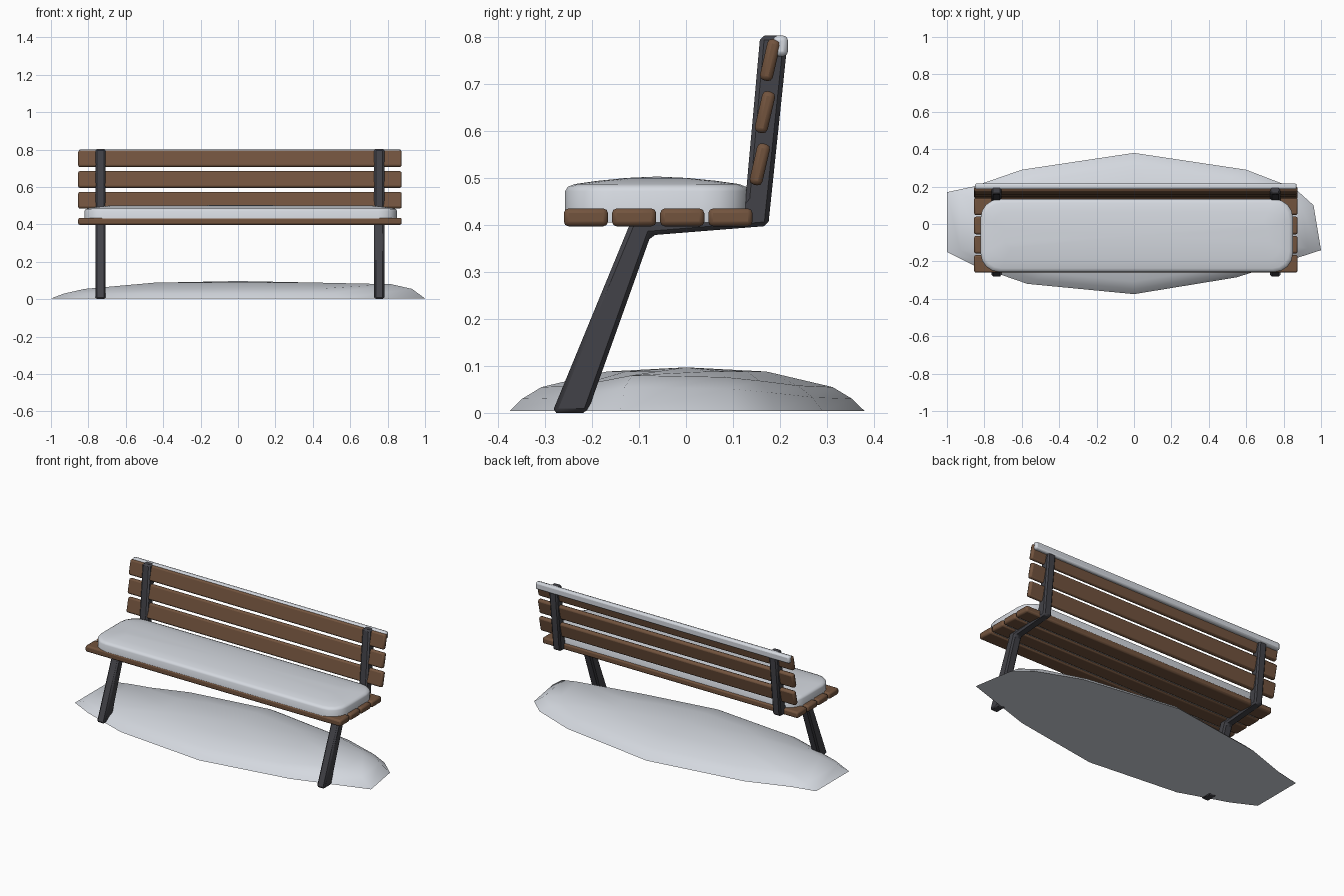
import bpy, bmesh, math
from mathutils import Vector

if "Cube" in bpy.data.objects:
    bpy.data.objects.remove(bpy.data.objects["Cube"])

CX = 0.01  # bench sits slightly off the mound centre


def material(name, rgb):
    m = bpy.data.materials.new(name)
    m.diffuse_color = (*rgb, 1)
    m.use_nodes = True
    m.node_tree.nodes["Principled BSDF"].inputs["Base Color"].default_value = m.diffuse_color
    return m


WOOD = material("brown wood", (0.17, 0.088, 0.048))
METAL = material("dark metal", (0.055, 0.055, 0.065))
SNOW = material("snow", (0.66, 0.69, 0.74))


def finish(name, bm, mat, bevel=0, segments=1, smooth=30):
    bmesh.ops.recalc_face_normals(bm, faces=bm.faces)
    me = bpy.data.meshes.new(name)
    bm.to_mesh(me)
    bm.free()
    me.materials.append(mat)
    ob = bpy.data.objects.new(name, me)
    bpy.context.collection.objects.link(ob)
    if bevel:
        mod = ob.modifiers.new("bevel", "BEVEL")
        mod.width, mod.segments = bevel, segments
    bpy.ops.object.select_all(action="DESELECT")
    ob.select_set(True)
    bpy.context.view_layer.objects.active = ob
    bpy.ops.object.shade_smooth_by_angle(angle=math.radians(smooth))
    return ob


def box(name, loc, size, mat, tilt=0, bevel=0.01, segments=2):
    bm = bmesh.new()
    bmesh.ops.create_cube(bm, size=1)
    bmesh.ops.scale(bm, vec=size, verts=bm.verts)
    ob = finish(name, bm, mat, bevel, segments)
    ob.location = loc
    ob.rotation_euler.x = math.radians(tilt)
    return ob


def stack(name, rings, peak, mat, smooth):
    """Loft closed rings upward, cap the bottom, fan the top to a peak."""
    bm = bmesh.new()
    loops = [[bm.verts.new(p) for p in r] for r in rings]
    n = len(loops[0])
    for a, b in zip(loops, loops[1:]):
        for i in range(n):
            j = (i + 1) % n
            bm.faces.new((a[i], a[j], b[j], b[i]))
    bm.faces.new(loops[0][::-1])
    top = bm.verts.new(peak)
    for i in range(n):
        bm.faces.new((loops[-1][i], loops[-1][(i + 1) % n], top))
    return finish(name, bm, mat, smooth=smooth)


# Seat slats
for i in range(4):
    box(f"seat_slat_{i + 1}", (CX, -0.213 + i * 0.1025, 0.416),
        (1.73, 0.094, 0.038), WOOD)

# Backrest slats, leaning back
for i in range(3):
    box(f"back_slat_{i + 1}", (CX, 0.157 + i * 0.011, 0.529 + i * 0.111),
        (1.73, 0.028, 0.09), WOOD, tilt=-13)

# Side frames: leg, seat arm and back post in one bent profile
profile = [(-0.285, 0), (-0.21, 0), (-0.075, 0.378), (0.175, 0.398),
           (0.213, 0.76), (0.21, 0.803), (0.158, 0.803), (0.127, 0.46),
           (0.112, 0.442), (0.09, 0.43), (-0.112, 0.42)]
for side, sx in (("left", -1), ("right", 1)):
    bm = bmesh.new()
    x = CX + sx * 0.745 - 0.027
    f = bm.faces.new([bm.verts.new((x, y, z)) for y, z in profile])
    ext = bmesh.ops.extrude_face_region(bm, geom=[f])["geom"]
    bmesh.ops.translate(bm, vec=(0.054, 0, 0),
                        verts=[v for v in ext if isinstance(v, bmesh.types.BMVert)])
    finish(f"{side}_frame", bm, METAL, 0.009)


# Seat snow: domed rounded slab
def rounded_rect(inset, z, hx=0.835, hy=0.195, r=0.1):
    hx, hy, r = hx - inset, hy - inset, max(r - inset * 0.5, 0.02)
    pts = []
    for k, (sx, sy) in enumerate([(1, 1), (-1, 1), (-1, -1), (1, -1)]):
        for s in range(5):
            a = math.pi / 2 * (k + s / 4)
            pts.append(Vector((0.015 + sx * (hx - r) + r * math.cos(a),
                               -0.062 + sy * (hy - r) + r * math.sin(a), z)))
    return pts


stack("seat_snow", [rounded_rect(i, z) for i, z in
                    [(0, 0.405), (0, 0.472), (0.005, 0.481), (0.02, 0.487),
                     (0.07, 0.494), (0.13, 0.5)]],
      (0.015, -0.062, 0.503), SNOW, 50)

# Snow along the top of the backrest
box("backrest_snow", (CX, 0.201, 0.781), (1.72, 0.032, 0.044), SNOW)

# Ground snow mound
outline = [(1, -0.14), (0.96, 0.1), (0.86, 0.19), (0.6, 0.29), (0, 0.38),
           (-0.6, 0.29), (-0.86, 0.2), (-1, 0.17), (-1, -0.15),
           (-0.86, -0.22), (-0.57, -0.32), (0, -0.375), (0.55, -0.285)]
stack("snow_mound",
      [[(x * s, y * s, z + (0.025 * max(x, 0) ** 4 if z > 0.01 and s > 0.8 else 0)) for x, y in outline]
       for s, z in [(1, 0.004), (0.93, 0.03), (0.82, 0.055), (0.45, 0.088)]],
      (0, 0, 0.097), SNOW, 60)
